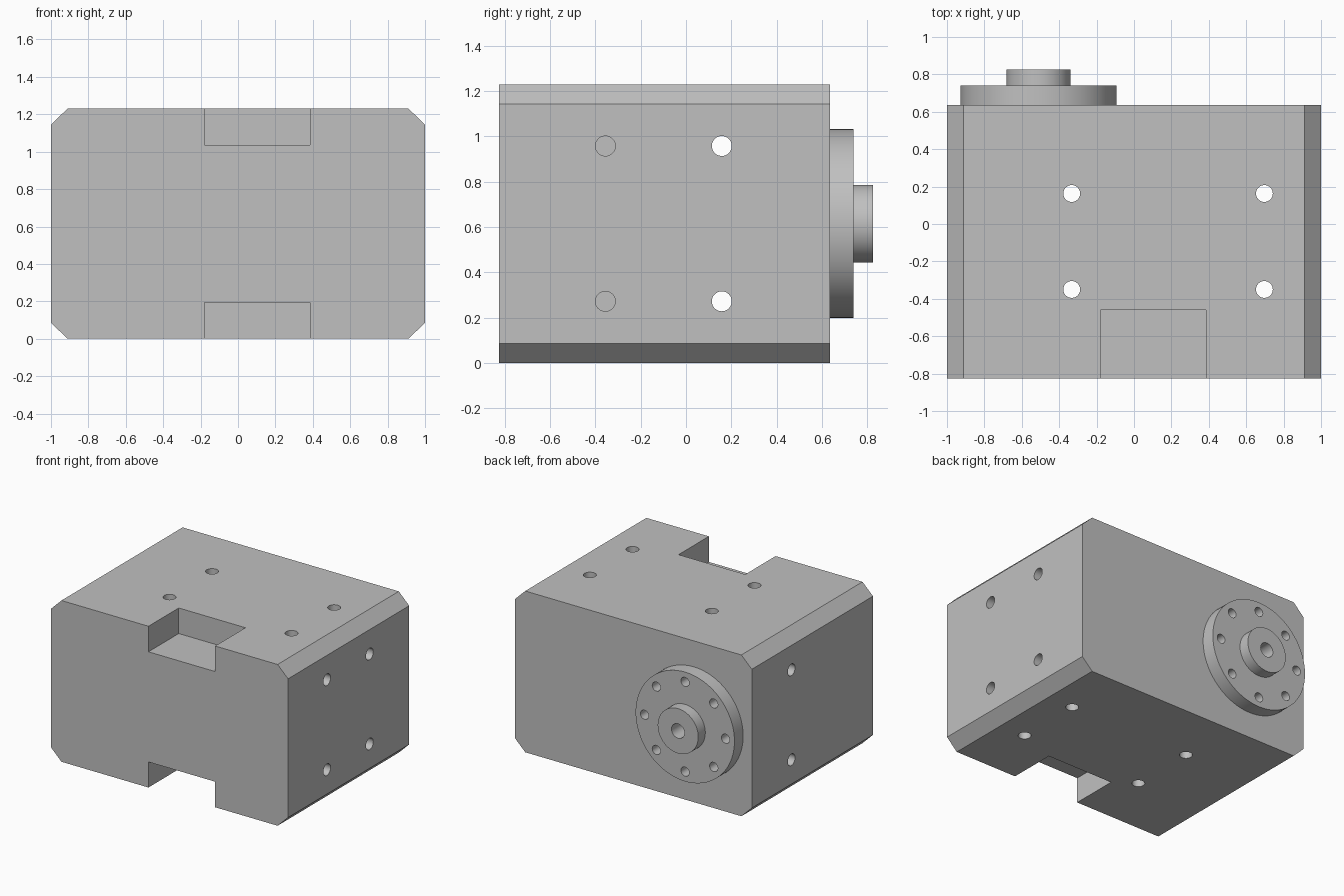
import bpy, bmesh, math
from mathutils import Matrix, Vector

cube = bpy.data.objects.get("Cube")
if cube:
    bpy.data.objects.remove(cube, do_unlink=True)

grey = bpy.data.materials.new("machined grey")
grey.use_nodes = True
colour = (0.53, 0.53, 0.53, 1)
grey.diffuse_color = colour
grey.node_tree.nodes["Principled BSDF"].inputs["Base Color"].default_value = colour

FRONT, BACK, TOP = -0.825, 0.635, 1.23
FLANGE_END, HUB_END = 0.74, 0.825
AXIS_X, AXIS_Z = -0.51, TOP / 2


def make_object(name, bm):
    bmesh.ops.recalc_face_normals(bm, faces=bm.faces)
    mesh = bpy.data.meshes.new(name)
    bm.to_mesh(mesh)
    bm.free()
    mesh.materials.append(grey)
    obj = bpy.data.objects.new(name, mesh)
    bpy.context.collection.objects.link(obj)
    return obj


def add_rod(bm, start, end, radius, sides):
    """Capped cylinder between two points."""
    start, end = Vector(start), Vector(end)
    axis = end - start
    turn = axis.to_track_quat('Z', 'Y').to_matrix().to_4x4()
    bmesh.ops.create_cone(bm, cap_ends=True, segments=sides, radius1=radius,
                          radius2=radius, depth=axis.length,
                          matrix=Matrix.Translation((start + end) / 2) @ turn)


def add_box(bm, low, high):
    low, high = Vector(low), Vector(high)
    size = Matrix.Diagonal(high - low).to_4x4()
    bmesh.ops.create_cube(bm, size=1, matrix=Matrix.Translation((low + high) / 2) @ size)


def cut(obj, bm):
    """Subtract the shapes in bm from obj, then drop the cutter."""
    cutter = make_object("cutter", bm)
    cutter.hide_render = True
    mod = obj.modifiers.new("cut", 'BOOLEAN')
    mod.operation, mod.solver, mod.object = 'DIFFERENCE', 'EXACT', cutter
    mod.use_self = True
    bpy.context.view_layer.objects.active = obj
    bpy.ops.object.modifier_apply(modifier=mod.name)
    bpy.data.objects.remove(cutter, do_unlink=True)


def smooth(obj):
    bpy.ops.object.select_all(action='DESELECT')
    obj.select_set(True)
    bpy.context.view_layer.objects.active = obj
    bpy.ops.object.shade_smooth_by_angle(angle=math.radians(30))


# Housing: chamfered block profile extruded front to back
edge, drop = 0.912, 0.086
outline = [(-edge, 0), (edge, 0), (1, drop), (1, TOP - drop),
           (edge, TOP), (-edge, TOP), (-1, TOP - drop), (-1, drop)]
bm = bmesh.new()
face = bm.faces.new([bm.verts.new((x, FRONT, z)) for x, z in outline])
swept = bmesh.ops.extrude_face_region(bm, geom=[face], use_keep_orig=True)
bmesh.ops.translate(bm, vec=(0, BACK - FRONT, 0),
                    verts=[v for v in swept["geom"] if isinstance(v, bmesh.types.BMVert)])
housing = make_object("housing", bm)

# Front notches at the top and bottom edges
bm = bmesh.new()
for low, high in ((-0.1, 0.195), (TOP - 0.195, TOP + 0.1)):
    add_box(bm, (-0.178, FRONT - 0.1, low), (0.385, -0.46, high))
cut(housing, bm)

# Vertical through holes
bm = bmesh.new()
for x in (-0.333, 0.697):
    for y in (-0.35, 0.163):
        add_rod(bm, (x, y, -0.1), (x, y, TOP + 0.1), 0.045, 32)
cut(housing, bm)

# Side holes: rear pair runs right through, front pair is blind
bm = bmesh.new()
for z in (0.272, 0.958):
    add_rod(bm, (-1.1, 0.158, z), (1.1, 0.158, z), 0.044, 32)
    add_rod(bm, (0.6, -0.356, z), (1.1, -0.356, z), 0.044, 32)
cut(housing, bm)
smooth(housing)

# Output flange and its hub
discs = []
for name, radius, start, end in (("flange", 0.417, BACK, FLANGE_END),
                                 ("hub", 0.171, FLANGE_END, HUB_END)):
    bm = bmesh.new()
    add_rod(bm, (AXIS_X, start, AXIS_Z), (AXIS_X, end, AXIS_Z), radius, 96)
    discs.append(make_object(name, bm))
flange, hub = discs

# Centre bore
for disc in discs:
    bm = bmesh.new()
    add_rod(bm, (AXIS_X, BACK + 0.02, AXIS_Z), (AXIS_X, 1, AXIS_Z), 0.055, 32)
    cut(disc, bm)

# Ring of eight bolt holes
bm = bmesh.new()
for i in range(8):
    a = i * math.tau / 8
    x, z = AXIS_X + 0.342 * math.cos(a), AXIS_Z + 0.342 * math.sin(a)
    add_rod(bm, (x, BACK + 0.01, z), (x, 1, z), 0.035, 24)
cut(flange, bm)

for disc in discs:
    smooth(disc)
